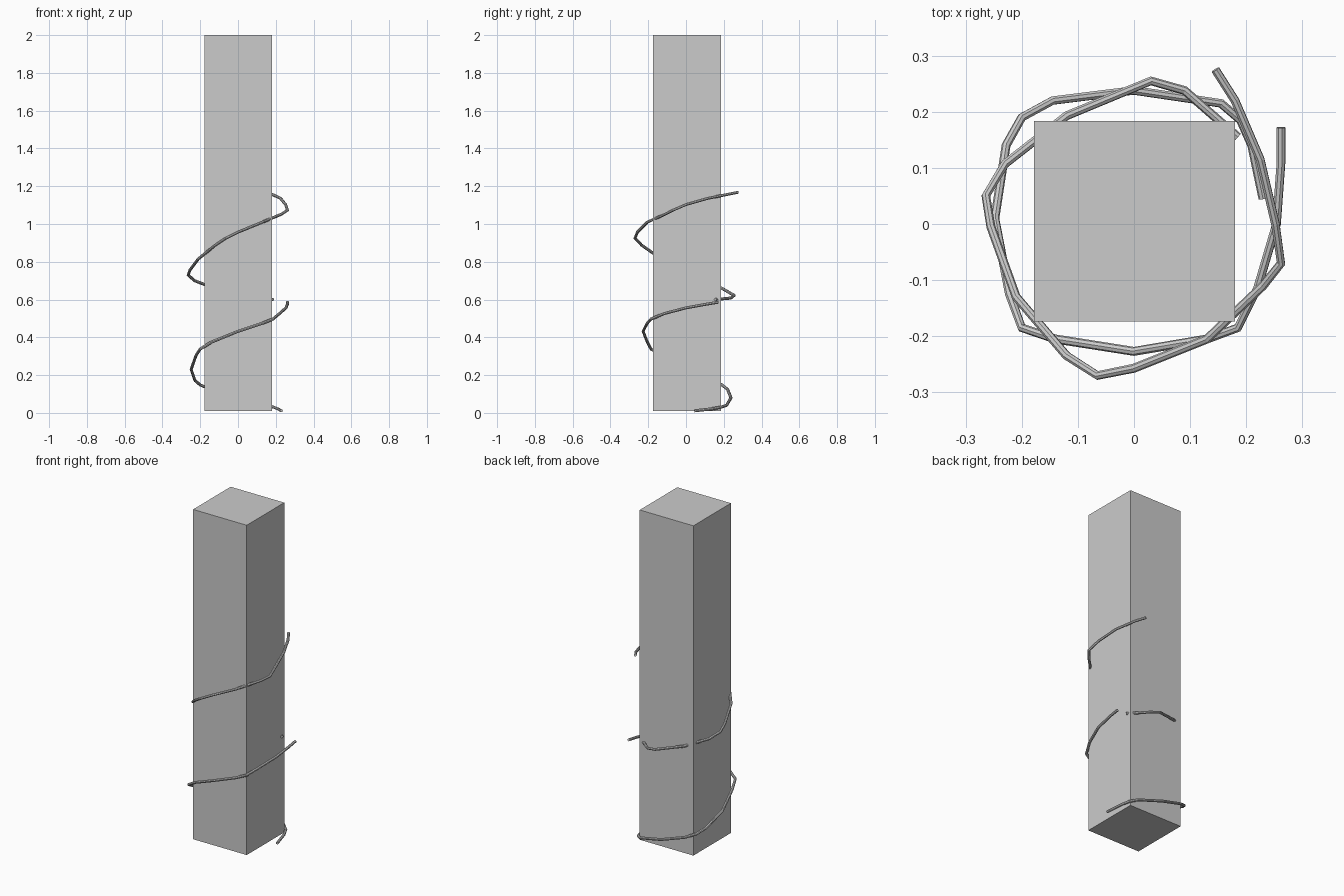
import bpy

# Square post
bpy.ops.mesh.primitive_cube_add(size=1, location=(0.001, 0.005, 1.005))
post = bpy.context.object
post.name = "post"
post.scale = (0.358, 0.358, 1.99)
bpy.ops.object.transform_apply(location=False, rotation=False, scale=True)


def vine(name, points, radius=0.008):
    """Thin faceted tube following a polyline."""
    curve = bpy.data.curves.new(name, 'CURVE')
    curve.dimensions = '3D'
    curve.bevel_depth = radius
    curve.bevel_resolution = 2
    curve.use_fill_caps = True
    spline = curve.splines.new('POLY')
    spline.points.add(len(points) - 1)
    for p, co in zip(spline.points, points):
        p.co = (*co, 1)
    spline.use_smooth = False
    obj = bpy.data.objects.new(name, curve)
    bpy.context.collection.objects.link(obj)
    # Turn the curve into a mesh
    bpy.ops.object.select_all(action='DESELECT')
    obj.select_set(True)
    bpy.context.view_layer.objects.active = obj
    bpy.ops.object.convert(target='MESH')


# Lower vine, one turn and a little
vine("lower_vine", [
    (0.23, 0.045, 0.011), (0.21, 0.14, 0.022), (0.19, 0.185, 0.03),
    (0.155, 0.215, 0.04), (0.0, 0.238, 0.08), (-0.145, 0.22, 0.125),
    (-0.2, 0.19, 0.148), (-0.228, 0.14, 0.172), (-0.248, 0.01, 0.23),
    (-0.222, -0.125, 0.305), (-0.2, -0.185, 0.338), (-0.14, -0.205, 0.375),
    (0.0, -0.227, 0.432), (0.13, -0.205, 0.475), (0.185, -0.185, 0.497),
    (0.22, -0.115, 0.526), (0.254, 0.0, 0.556), (0.262, 0.11, 0.576),
    (0.262, 0.172, 0.586)])

# Upper vine
vine("upper_vine", [
    (0.185, 0.155, 0.6), (0.09, 0.238, 0.608), (0.03, 0.255, 0.622),
    (-0.12, 0.193, 0.658), (-0.23, 0.107, 0.7), (-0.264, 0.05, 0.73),
    (-0.255, -0.005, 0.755), (-0.21, -0.13, 0.815), (-0.12, -0.235, 0.888),
    (-0.065, -0.27, 0.925), (0.0, -0.257, 0.957), (0.13, -0.205, 1.01),
    (0.23, -0.11, 1.052), (0.262, -0.07, 1.073), (0.252, 0.0, 1.103),
    (0.225, 0.115, 1.136), (0.18, 0.22, 1.157), (0.145, 0.275, 1.168)])
